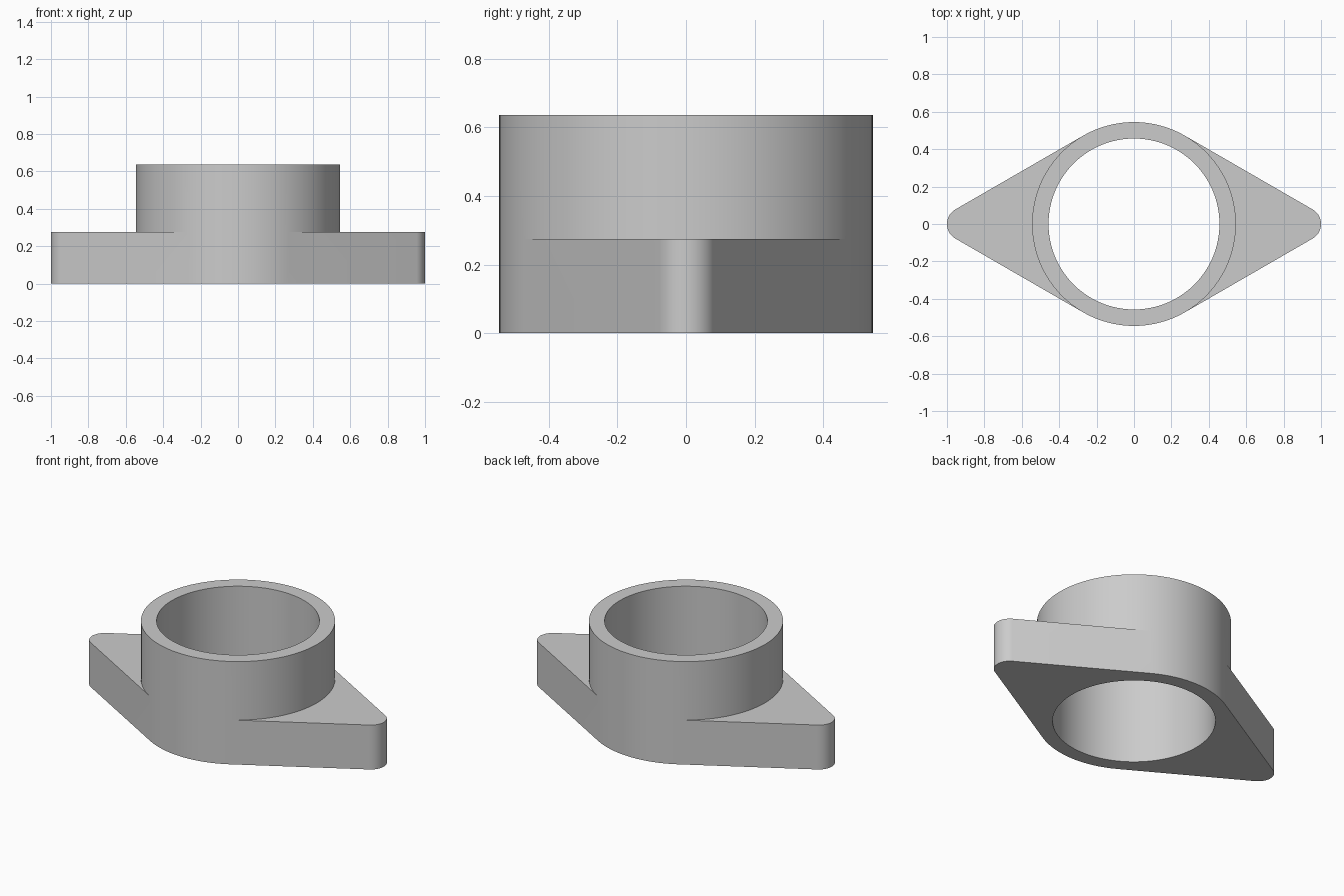
import bpy, bmesh
from math import cos, sin, tau

if "Cube" in bpy.data.objects:
    bpy.data.objects.remove(bpy.data.objects["Cube"], do_unlink=True)

OUTER, BORE, TIP = 0.545, 0.457, 0.09
FLANGE_Z, TOP_Z = 0.275, 0.637
N = 96
WING = N // 6          # each wing spans 60 degrees either side of the x axis

grey = bpy.data.materials.new("light grey")
grey.use_nodes = True
colour = (0.6, 0.6, 0.6, 1)
grey.diffuse_color = colour
grey.node_tree.nodes["Principled BSDF"].inputs["Base Color"].default_value = colour

bm = bmesh.new()


def arc(radius, z, cx=0, steps=range(N)):
    return [bm.verts.new((cx + radius * cos(tau * i / N), radius * sin(tau * i / N), z))
            for i in steps]


def strip(a, b, steps):
    for i in steps:
        j = (i + 1) % len(a)
        bm.faces.new((a[i], a[j], b[j], b[i]))


# Collar: bore, rims and outer wall
bore_low, bore_top = arc(BORE, 0), arc(BORE, TOP_Z)
low, mid, top = arc(OUTER, 0), arc(OUTER, FLANGE_Z), arc(OUTER, TOP_Z)
for a, b in ((bore_low, bore_top), (bore_low, low), (mid, top), (top, bore_top)):
    strip(a, b, range(N))
strip(low, mid, list(range(WING, N // 2 - WING)) + list(range(N // 2 + WING, N - WING)))

# Two tapered flange wings with rounded tips, tangent to the collar
for side, start in ((1, -WING), (-1, N // 2 - WING)):
    steps = range(start, start + 2 * WING + 1)
    tip_low = arc(TIP, 0, side * (1 - TIP), steps)
    tip_top = arc(TIP, FLANGE_Z, side * (1 - TIP), steps)
    root_low = [low[i % N] for i in steps]
    root_top = [mid[i % N] for i in steps]
    for a, b in ((root_low, tip_low), (tip_low, tip_top), (tip_top, root_top)):
        strip(a, b, range(2 * WING))
    for k in (0, -1):
        bm.faces.new((root_low[k], tip_low[k], tip_top[k], root_top[k]))

bmesh.ops.recalc_face_normals(bm, faces=bm.faces[:])
mesh = bpy.data.meshes.new("flanged_collar")
bm.to_mesh(mesh)
bm.free()
mesh.materials.append(grey)
collar = bpy.data.objects.new("flanged_collar", mesh)
bpy.context.collection.objects.link(collar)
bpy.context.view_layer.objects.active = collar
collar.select_set(True)
bpy.ops.object.shade_smooth_by_angle()
